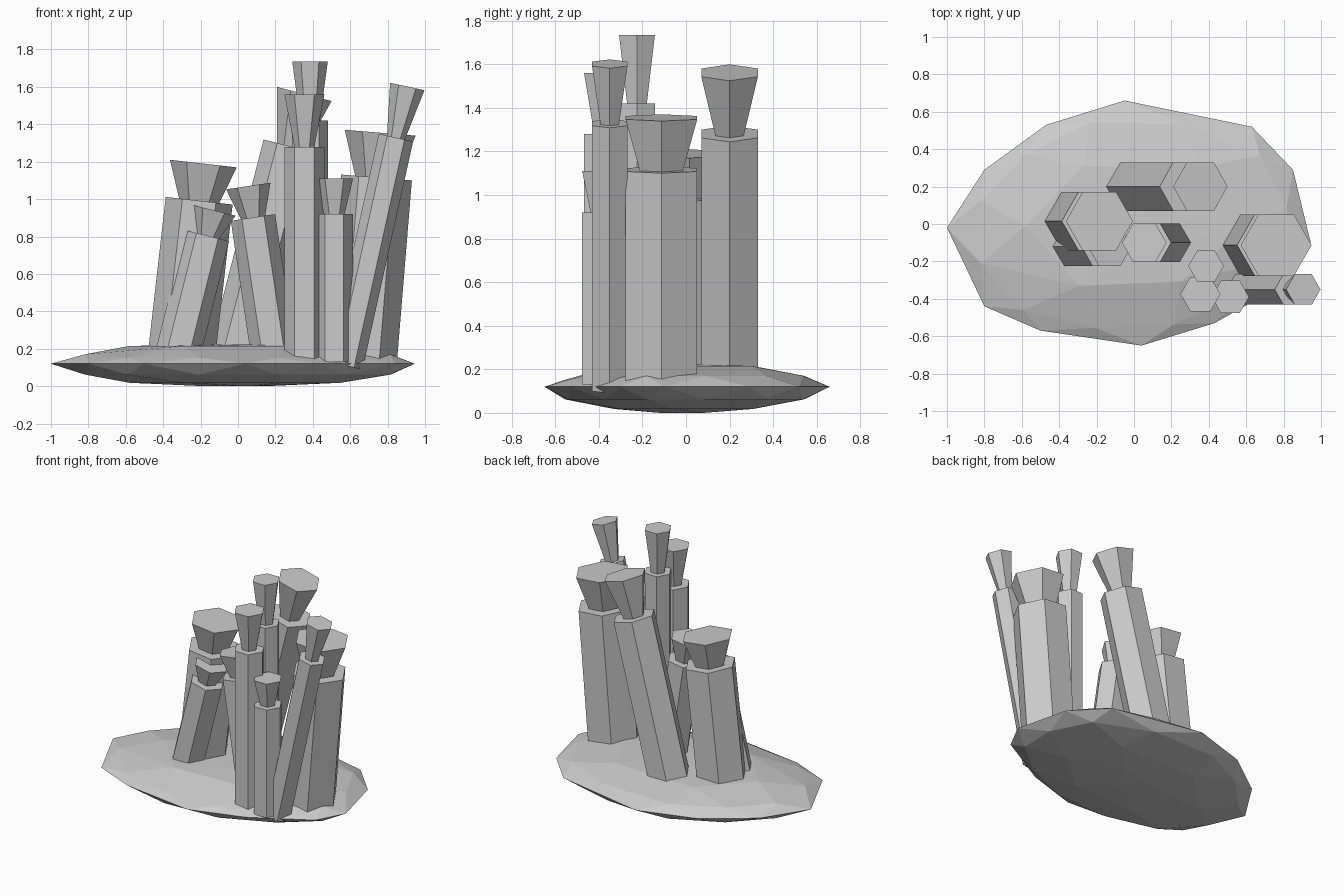
import bpy, bmesh, math
from mathutils import Matrix, Vector

if "Cube" in bpy.data.objects:
    bpy.data.objects.remove(bpy.data.objects["Cube"], do_unlink=True)

# Single stone colour
stone = bpy.data.materials.new("grey_stone")
stone.use_nodes = True
stone.diffuse_color = (0.6, 0.6, 0.6, 1)
stone.node_tree.nodes["Principled BSDF"].inputs["Base Color"].default_value = (0.6, 0.6, 0.6, 1)


def add_object(name, bm):
    bmesh.ops.recalc_face_normals(bm, faces=bm.faces)
    mesh = bpy.data.meshes.new(name)
    bm.to_mesh(mesh)
    bm.free()
    mesh.materials.append(stone)
    obj = bpy.data.objects.new(name, mesh)
    bpy.context.collection.objects.link(obj)
    return obj


# Faceted rock slab: hull around scaled copies of an uneven rim
rim = [(-1, -0.02), (-0.8, 0.29), (-0.47, 0.53), (-0.05, 0.66), (0.63, 0.52), (0.85, 0.29),
       (0.945, -0.1), (0.84, -0.3), (0.43, -0.53), (0.04, -0.65), (-0.5, -0.57), (-0.8, -0.44)]
rim = [Vector(p) for p in rim]
mids = [(a + b) / 2 for a, b in zip(rim, rim[1:] + rim[:1])]


def build_slab():
    bm = bmesh.new()
    layers = [(rim, 1, 0.12), (mids, 0.91, 0.17), (rim[::2], 0.58, 0.215), (mids[::4], 0.2, 0.222),
              (mids, 0.91, 0.062), (rim[::2], 0.58, 0.018), (mids[::4], 0.2, 0)]
    for ring, scale, z in layers:
        for p in ring:
            # the front shoulder slopes down a little more
            drop = 0.018 if z == 0.17 and p.y < -0.3 else 0
            bm.verts.new((p.x * scale, p.y * scale, z - drop))
    hull = bmesh.ops.convex_hull(bm, input=bm.verts)
    junk = [g for g in hull["geom_interior"] if isinstance(g, bmesh.types.BMVert)]
    bmesh.ops.delete(bm, geom=junk, context="VERTS")
    add_object("rock_base", bm)


# Hexagonal prism or frustum along a leaning axis, from its bottom centre
def hex_part(name, start, lean, length, r_low, r_high):
    bm = bmesh.new()
    bmesh.ops.create_cone(bm, cap_ends=True, segments=6, radius1=r_low, radius2=r_high, depth=length)
    turn = Matrix.Rotation(math.pi / 6, 4, "Z")
    # put corners on the x axis whatever the starting corner
    if max(v.co.x for v in bm.verts) > max(r_low, r_high) * 0.95:
        turn = Matrix.Identity(4)
    place = (Matrix.Translation(start) @ Matrix.Rotation(lean, 4, "Y")
             @ Matrix.Translation((0, 0, length / 2)) @ turn)
    bm.transform(place)
    add_object(name, bm)


# Column with a flared cap, measured down from the centre of the cap top
def pillar(name, x, y, top, cap_height, radius, degrees, neck=0.55, foot=0.13):
    lean = math.radians(degrees)
    axis = Vector((math.sin(lean), 0, math.cos(lean)))
    cap_top = Vector((x, y, top))
    joint = cap_top - axis * cap_height
    length = (joint.z - foot) / axis.z
    hex_part(name + "_column", joint - axis * length, lean, length, radius, radius)
    hex_part(name + "_cap", joint, lean, cap_height, radius * neck, radius)


build_slab()
pillar("wide_right", -0.185, 0.015, 1.19, 0.2, 0.18, 6.5, 0.6)
pillar("short_right", -0.13, -0.12, 0.94, 0.14, 0.12, 14)
pillar("short_middle", 0.055, -0.1, 1.07, 0.17, 0.12, -8.5)
pillar("tall_back", 0.355, 0.2, 1.562, 0.29, 0.15, 14.5, 0.5)
pillar("wide_left", 0.76, -0.113, 1.355, 0.24, 0.19, 4.7, 0.6)
pillar("slim_left", 0.905, -0.35, 1.602, 0.28, 0.094, 12.5, 0.52, 0.11)
pillar("tall_front", 0.355, -0.375, 1.56, 0.28, 0.107, 0, 0.5)
pillar("short_front", 0.515, -0.39, 1.11, 0.19, 0.1, 0)
pillar("tallest_middle", 0.385, -0.225, 1.735, 0.315, 0.095, 0)
